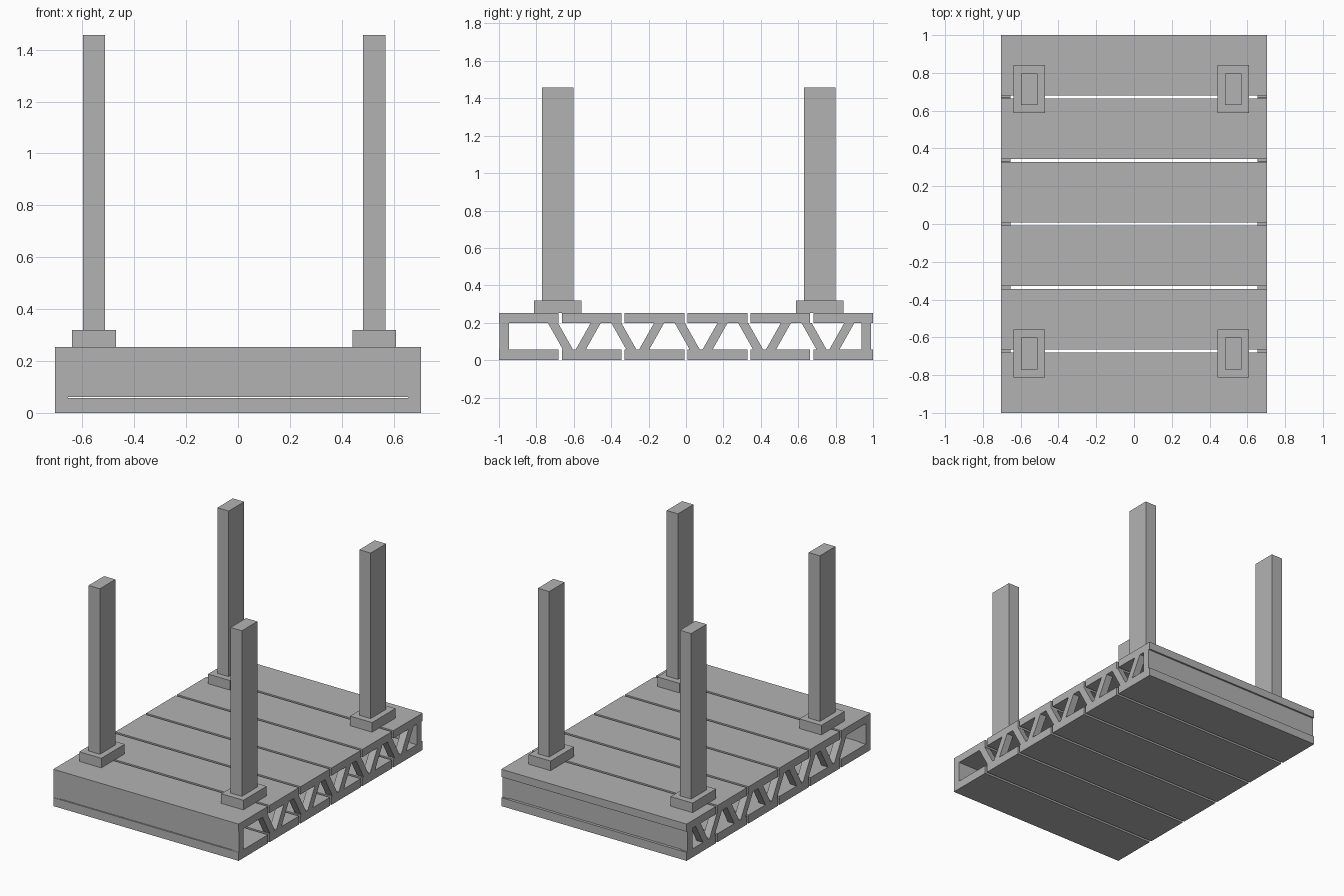
import bpy
import bmesh

if "Cube" in bpy.data.objects:
    bpy.data.objects.remove(bpy.data.objects["Cube"])

grey = bpy.data.materials.new("concrete grey")
grey.diffuse_color = (0.45, 0.45, 0.45, 1)
grey.use_nodes = True
grey.node_tree.nodes["Principled BSDF"].inputs["Base Color"].default_value = grey.diffuse_color

HALF_X = 0.705             # half width of the deck
Z_LOW, Z_HIGH, Z_DECK = 0.058, 0.2, 0.253
WEB = 0.05                 # thickness of the side trusses


def finish(name, bm):
    bmesh.ops.recalc_face_normals(bm, faces=bm.faces)
    mesh = bpy.data.meshes.new(name)
    bm.to_mesh(mesh)
    bm.free()
    mesh.materials.append(grey)
    obj = bpy.data.objects.new(name, mesh)
    bpy.context.collection.objects.link(obj)
    return obj


def prism(name, profile, x0, x1):
    """Extrude a (y, z) profile from x0 to x1."""
    bm = bmesh.new()
    face = bm.faces.new([bm.verts.new((x0, y, z)) for y, z in profile])
    new = bmesh.ops.extrude_face_region(bm, geom=[face])["geom"]
    verts = [v for v in new if isinstance(v, bmesh.types.BMVert)]
    bmesh.ops.translate(bm, verts=verts, vec=(x1 - x0, 0, 0))
    return finish(name, bm)


def box(name, x0, x1, y0, y1, z0, z1):
    return prism(name, [(y0, z0), (y1, z0), (y1, z1), (y0, z1)], x0, x1)


# Upper and lower rows of planks
PLANK, GAP = 0.319, 0.0172
for i in range(6):
    y = -1 + i * (PLANK + GAP)
    box("deck_plank", -HALF_X, HALF_X, y, y + PLANK, Z_HIGH, Z_DECK)
    box("bottom_plank", -HALF_X, HALF_X, y, y + PLANK, 0, Z_LOW)

# End walls, with a narrow slot under them between the side trusses
for name, y0, y1 in (("front_wall", -0.998, -0.947), ("back_wall", 0.937, 0.988)):
    box(name, -HALF_X + WEB, HALF_X - WEB, y0, y1, Z_LOW + 0.004, Z_HIGH)
    for x0 in (-HALF_X, HALF_X - WEB):
        box(name + "_end", x0, x0 + WEB, y0, y1, Z_LOW, Z_HIGH)

# Slanted struts in pairs along both sides
for x0 in (-HALF_X, HALF_X - WEB):
    for i in range(5):
        centre = -0.597 + i * 0.339
        for s in (-1, 1):
            profile = [(centre + s * 0.142, Z_HIGH), (centre + s * 0.088, Z_HIGH),
                       (centre + s * 0.008, Z_LOW), (centre + s * 0.062, Z_LOW)]
            prism("truss_strut", profile, x0, x0 + WEB)

# Four posts on plinths
for x in (-0.555, 0.525):
    for y in (-0.685, 0.714):
        box("plinth", x - 0.084, x + 0.084, y - 0.127, y + 0.127, Z_DECK, 0.319)
        box("post", x - 0.043, x + 0.043, y - 0.084, y + 0.084, 0.319, 1.457)
